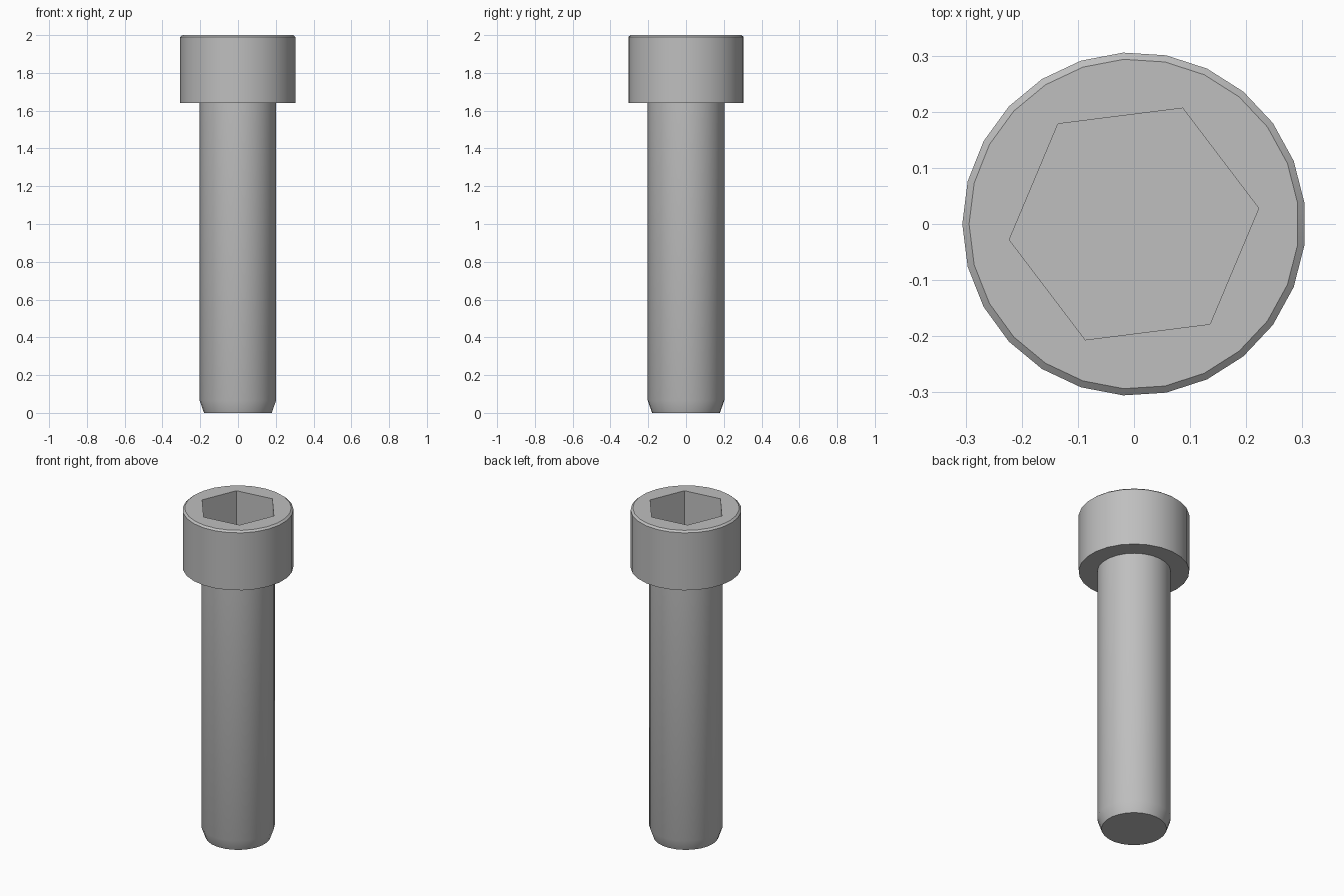
import bpy
import bmesh
from math import cos, sin, pi, radians

cube = bpy.data.objects.get("Cube")
if cube:
    bpy.data.objects.remove(cube, do_unlink=True)

SIDES = 25
STEP = 2 * pi / SIDES

steel = bpy.data.materials.new("grey steel")
steel.use_nodes = True
colour = (0.52, 0.52, 0.52, 1)
steel.diffuse_color = colour
steel.node_tree.nodes["Principled BSDF"].inputs["Base Color"].default_value = colour

bm = bmesh.new()


def ring(radius, z, sides=SIDES, start=pi):
    """Closed loop of vertices around the z axis."""
    turn = 2 * pi / sides
    return [bm.verts.new((radius * cos(start + i * turn),
                          radius * sin(start + i * turn), z)) for i in range(sides)]


def wall(lower, upper):
    """Quads joining two loops with the same number of sides."""
    n = len(lower)
    for i in range(n):
        j = (i + 1) % n
        bm.faces.new((lower[i], lower[j], upper[j], upper[i]))


def loop_edges(loop):
    return [bm.edges.get((loop[i - 1], loop[i])) for i in range(len(loop))]


# Shank with tapered tip, then head with a small top chamfer
profile = [(0.18, 0), (0.203, 0.065), (0.203, 1.64),
           (0.306, 1.64), (0.306, 1.99), (0.294, 2)]
rings = [ring(r, z) for r, z in profile]
for a, b in zip(rings, rings[1:]):
    wall(a, b)
bm.faces.new(rings[0])

# Hexagonal socket sunk into the head
rim = ring(0.224, 2, 6, STEP / 2)
floor = ring(0.224, 1.77, 6, STEP / 2)
wall(floor, rim)
bm.faces.new(floor)

# Flat top between the chamfer and the socket rim
bmesh.ops.triangle_fill(bm, edges=loop_edges(rings[-1]) + loop_edges(rim),
                        use_beauty=True)
bmesh.ops.recalc_face_normals(bm, faces=bm.faces)

mesh = bpy.data.meshes.new("socket_head_bolt")
bm.to_mesh(mesh)
bm.free()
mesh.materials.append(steel)
bolt = bpy.data.objects.new("socket_head_bolt", mesh)
bpy.context.collection.objects.link(bolt)

# Smooth round sides, crisp corners
bpy.ops.object.select_all(action='DESELECT')
bolt.select_set(True)
bpy.context.view_layer.objects.active = bolt
bpy.ops.object.shade_smooth_by_angle(angle=radians(30))
